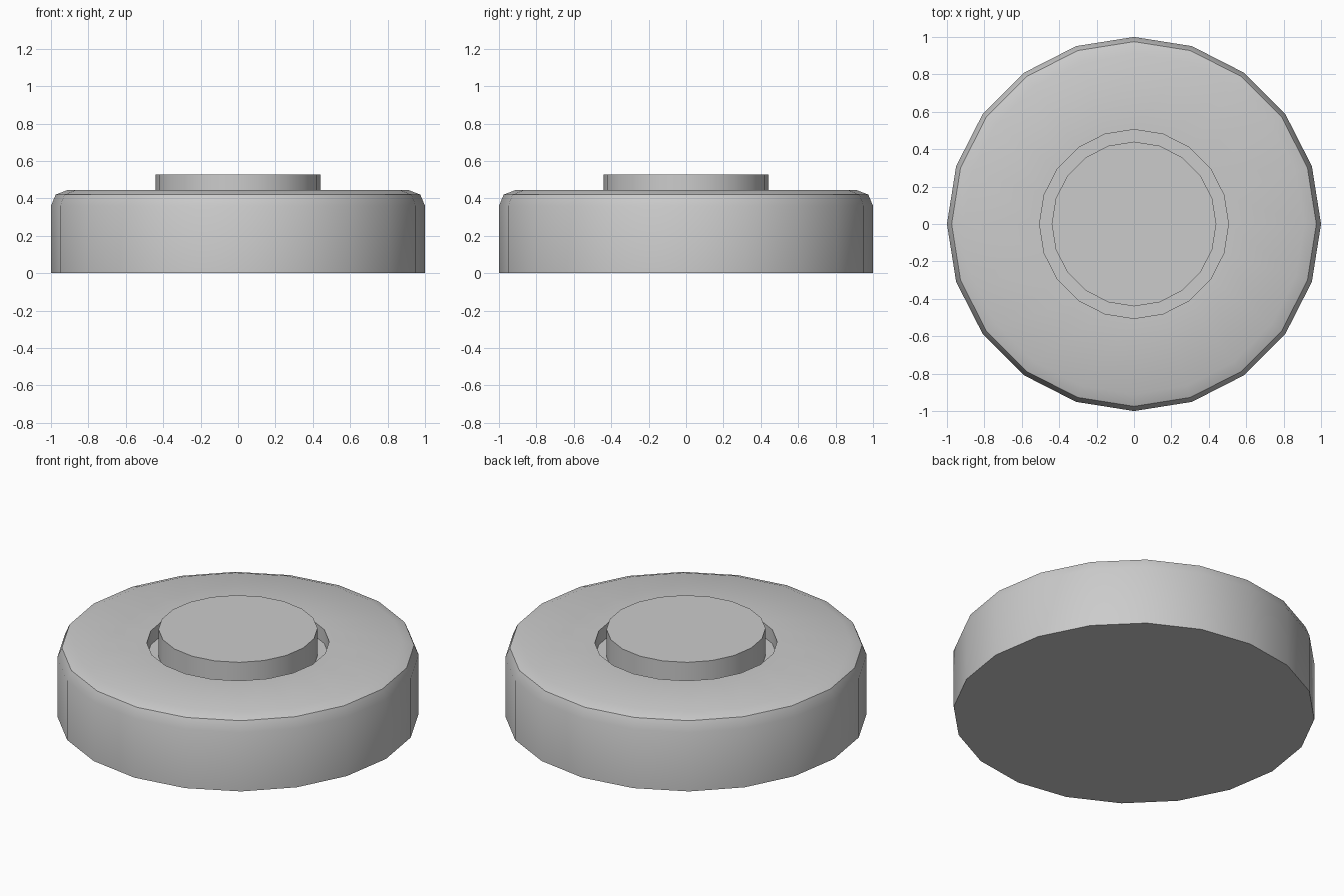
import bpy, bmesh, math

cube = bpy.data.objects.get("Cube")
if cube:
    bpy.data.objects.remove(cube, do_unlink=True)

SIDES = 20
FLOOR = 0.36

grey = bpy.data.materials.new("plain grey")
grey.use_nodes = True
colour = (0.6, 0.6, 0.6, 1)
grey.diffuse_color = colour
grey.node_tree.nodes["Principled BSDF"].inputs["Base Color"].default_value = colour


def lathe(name, profile, cap_first=False, cap_last=False):
    """Turn an (r, z) profile, listed bottom to top, around z."""
    bm = bmesh.new()
    rings = []
    for r, z in profile:
        angles = [2 * math.pi * i / SIDES for i in range(SIDES)]
        rings.append([bm.verts.new((r * math.cos(a), r * math.sin(a), z)) for a in angles])
    for low, high in zip(rings, rings[1:]):
        for i in range(SIDES):
            j = (i + 1) % SIDES
            bm.faces.new((low[i], low[j], high[j], high[i]))
    if cap_first:
        bm.faces.new(rings[0][::-1])
    if cap_last:
        bm.faces.new(rings[-1])
    mesh = bpy.data.meshes.new(name)
    bm.to_mesh(mesh)
    bm.free()
    mesh.materials.append(grey)
    obj = bpy.data.objects.new(name, mesh)
    bpy.context.collection.objects.link(obj)
    bpy.ops.object.select_all(action="DESELECT")
    obj.select_set(True)
    bpy.context.view_layer.objects.active = obj
    bpy.ops.object.shade_smooth_by_angle(angle=math.radians(30))
    return obj


# Round housing: rounded shoulder, flat top and a groove around the button
lathe("housing", [(1, 0), (1, FLOOR), (0.975, 0.42), (0.91, 0.445),
                  (0.505, 0.445), (0.505, FLOOR), (0.44, FLOOR)], cap_first=True)

# Raised centre button standing in the groove
lathe("button", [(0.44, FLOOR), (0.44, 0.527)], cap_last=True)
